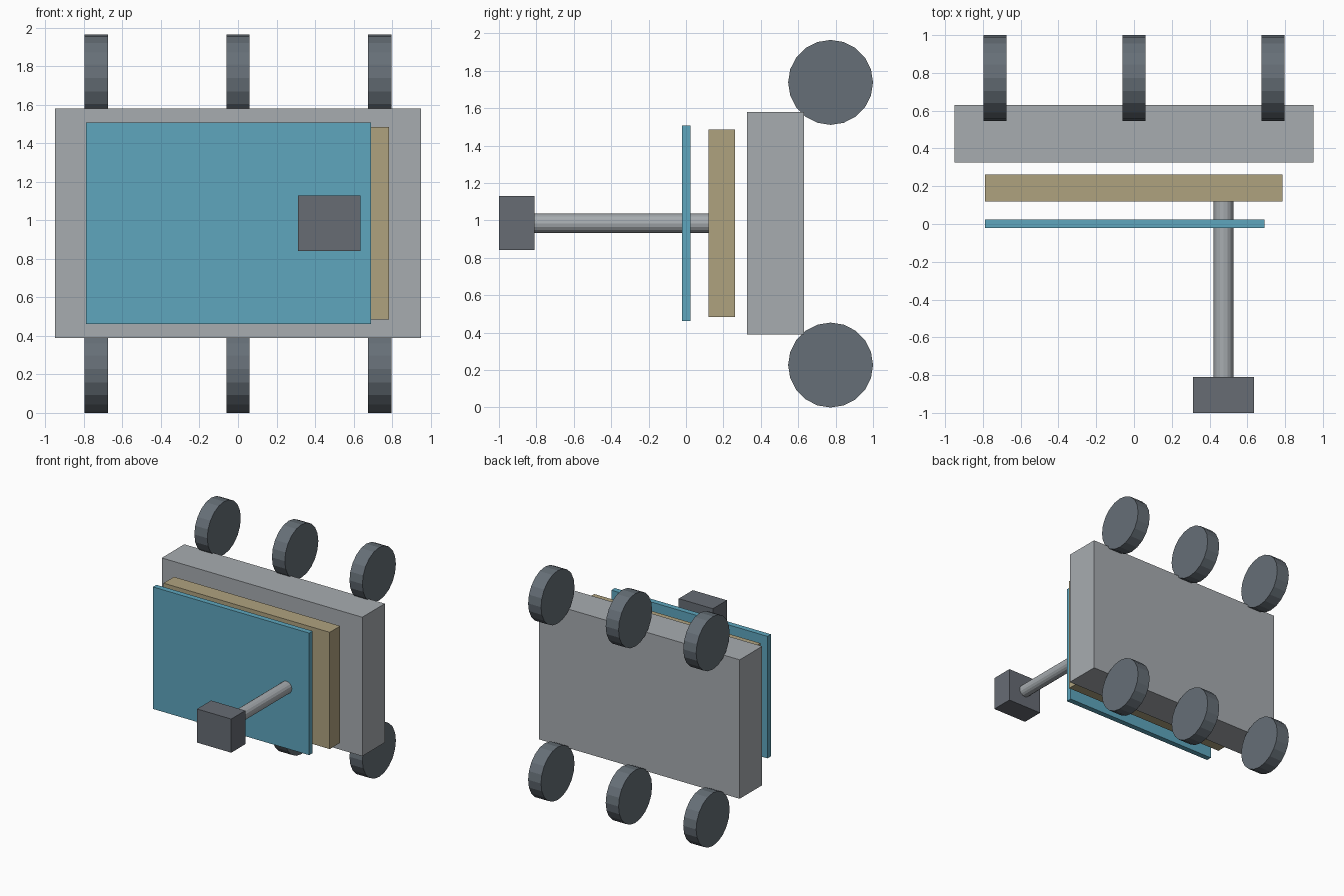
import bpy
import math

default = bpy.data.objects.get("Cube")
if default:
    bpy.data.objects.remove(default, do_unlink=True)


def linear(c):
    c /= 255
    return c / 12.92 if c <= 0.04045 else ((c + 0.055) / 1.055) ** 2.4


def material(name, r, g, b):
    mat = bpy.data.materials.new(name)
    mat.use_nodes = True
    color = (linear(r), linear(g), linear(b), 1)
    mat.diffuse_color = color
    bsdf = mat.node_tree.nodes["Principled BSDF"]
    bsdf.inputs["Base Color"].default_value = color
    bsdf.inputs["Roughness"].default_value = 0.7
    return mat


grey = material("light grey", 167, 172, 176)
tan = material("tan", 175, 162, 127)
blue = material("panel blue", 94, 166, 190)
slate = material("wheel slate", 102, 111, 119)
charcoal = material("camera charcoal", 103, 108, 116)


def finish(name, mat):
    obj = bpy.context.object
    obj.name = name
    obj.data.name = name
    obj.data.materials.append(mat)
    return obj


def box(name, mat, x, y, z):
    """Box given by its (low, high) extent on each axis."""
    bpy.ops.mesh.primitive_cube_add(size=1, location=[sum(e) / 2 for e in (x, y, z)])
    obj = finish(name, mat)
    obj.scale = [e[1] - e[0] for e in (x, y, z)]
    bpy.ops.object.transform_apply(location=False, rotation=False, scale=True)
    return obj


def cylinder(name, mat, radius, depth, sides, location, rotation):
    bpy.ops.mesh.primitive_cylinder_add(vertices=sides, radius=radius, depth=depth,
                                        location=location, rotation=rotation)
    return finish(name, mat)


# Layered body: chassis, insulated deck and solar panel
box("chassis", grey, (-0.95, 0.95), (0.325, 0.63), (0.39, 1.58))
box("deck", tan, (-0.79, 0.785), (0.12, 0.262), (0.485, 1.485))
box("solar_panel", blue, (-0.79, 0.69), (-0.022, 0.025), (0.462, 1.507))

# Mast and camera head
cylinder("mast", grey, 0.052, 0.95, 16, (0.474, -0.345, 0.985), (math.pi / 2, 0, 0))
box("camera_head", charcoal, (0.312, 0.636), (-1.0, -0.81), (0.842, 1.13))

# Three wheels along each long edge
for edge, z in (("lower", 0.227), ("upper", 1.738)):
    for place, x in (("right", -0.735), ("middle", 0), ("left", 0.735)):
        cylinder(f"wheel_{edge}_{place}", slate, 0.227, 0.122, 20,
                 (x, 0.773, z), (0, math.pi / 2, 0))
